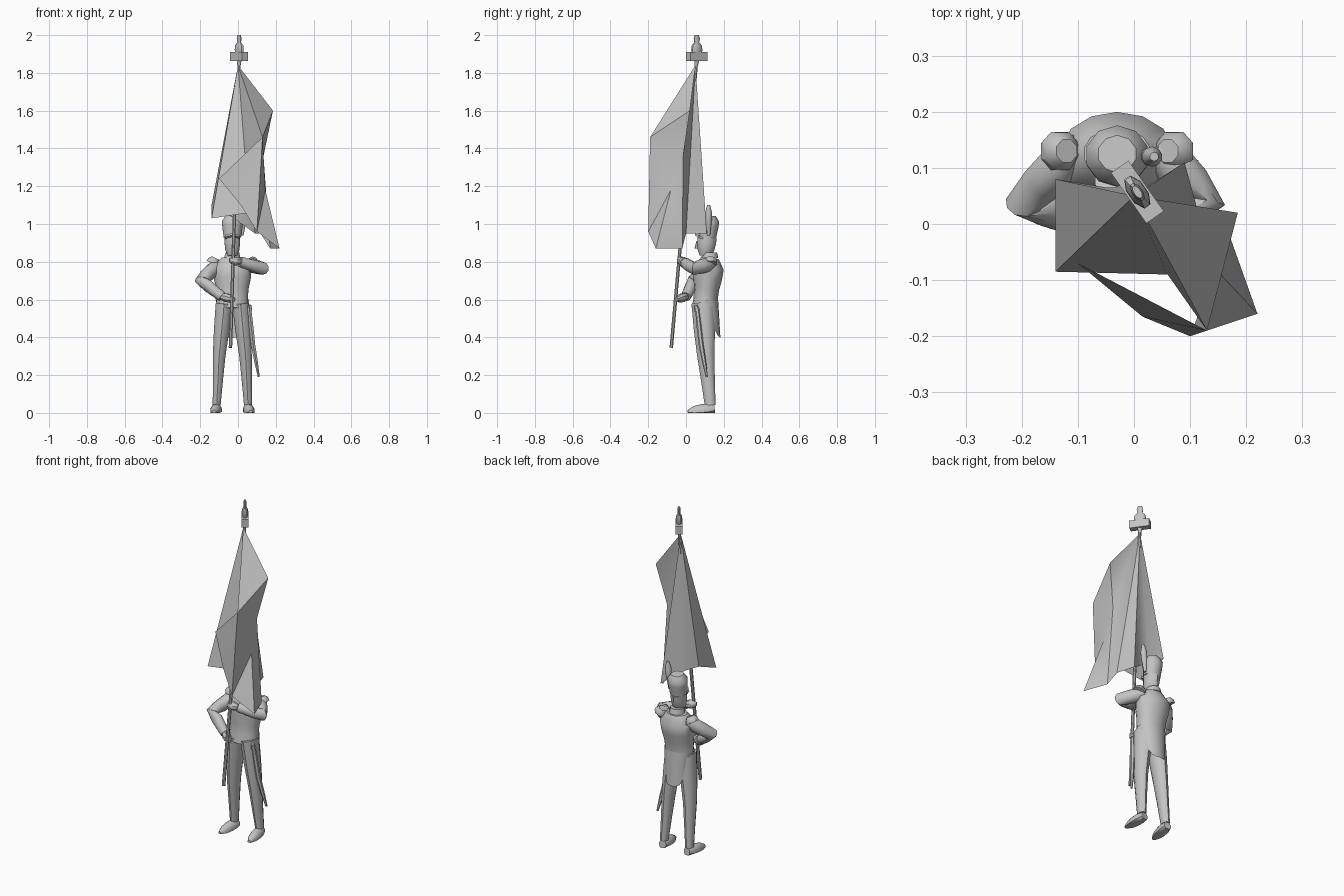
import bpy, bmesh, math
from mathutils import Vector, Matrix

cube = bpy.data.objects.get("Cube")
if cube:
    bpy.data.objects.remove(cube, do_unlink=True)

grey = bpy.data.materials.new("plain_grey")
grey.use_nodes = True
tone = (0.55, 0.55, 0.55, 1)
grey.diffuse_color = tone
grey.node_tree.nodes["Principled BSDF"].inputs["Base Color"].default_value = tone


def finish(name, bm):
    """Turn a bmesh into a shaded grey object."""
    bmesh.ops.recalc_face_normals(bm, faces=bm.faces)
    mesh = bpy.data.meshes.new(name)
    bm.to_mesh(mesh)
    bm.free()
    mesh.materials.append(grey)
    part = bpy.data.objects.new(name, mesh)
    bpy.context.collection.objects.link(part)
    bpy.ops.object.select_all(action='DESELECT')
    part.select_set(True)
    bpy.context.view_layer.objects.active = part
    bpy.ops.object.shade_smooth_by_angle(angle=math.radians(40))


def bridge(bm, rows, closed):
    """Join neighbouring rows of vertices with quads."""
    for low, high in zip(rows, rows[1:]):
        count = len(low)
        for i in range(count if closed else count - 1):
            j = (i + 1) % count
            bm.faces.new((low[i], low[j], high[j], high[i]))


def along(path, t):
    """Point at fraction t of a path, each leg counting equally."""
    place = min(max(t, 0), 1) * (len(path) - 1)
    leg = min(int(place), len(path) - 2)
    return path[leg].lerp(path[leg + 1], place - leg)


def limb(name, path, widths, depth=1, sides=10, facing=None):
    """Sweep an oval along a path; the widths are spread evenly over it."""
    path = [Vector(p) for p in path]
    last = len(widths) - 1
    bm = bmesh.new()
    rows = []
    for i, width in enumerate(widths):
        t = i / last
        centre = along(path, t)
        forward = (along(path, t + 0.1) - along(path, t - 0.1)).normalized()
        upright = abs(forward.z) > 0.8
        guide = facing or Vector((0, 1, 0) if upright else (0, 0, 1))
        wide = forward.cross(guide).normalized() * width
        deep = forward.cross(wide) * depth
        row = []
        for k in range(sides):
            turn = math.tau * (k + 0.5) / sides
            point = centre + wide * math.cos(turn) + deep * math.sin(turn)
            point.z = max(point.z, 0)
            row.append(bm.verts.new(point))
        rows.append(row)
    bridge(bm, rows, closed=True)
    bm.faces.new(rows[0])
    bm.faces.new(rows[-1])
    finish(name, bm)


MID = -0.03  # middle of the body

# Trousers, shoes and epaulettes, mirrored about the middle
for side, sign in (("right", -1), ("left", 1)):
    def beside(offset, y, z):
        return Vector((MID + sign * offset, y, z))

    ankle = beside(0.083, 0.128, 0.04)
    knee = beside(0.07, 0.105, 0.3)
    hip = beside(0.043, 0.09, 0.58)
    limb(side + "_leg", [ankle, knee, hip],
         (0.022, 0.028, 0.035, 0.043, 0.047), depth=1.3)
    limb(side + "_shoe", [beside(0.08, 0.15, 0.02), beside(0.097, 0.01, 0.005)],
         (0.022, 0.03, 0.03, 0.025, 0.01), depth=1.1)
    limb(side + "_epaulette", [beside(0.105, 0.13, 0.79), beside(0.09, 0.13, 0.82)],
         (0.037, 0.036, 0.022), sides=8)

# Coat body and collar
waist = Vector((MID, 0.098, 0.55))
neck = Vector((MID, 0.126, 0.82))
limb("coat_body", [waist, neck], (0.09, 0.084, 0.088, 0.1, 0.105, 0.06), depth=0.76, sides=14)
limb("collar", [neck, neck + Vector((0, 0, 0.03))], (0.045, 0.038))

# Coat tails hanging at the back, longest in the middle
bm = bmesh.new()
rows = []
for drop in (0, 0.5, 1):
    row = []
    for step in range(11):
        turn = math.pi * step / 10
        hang = 0.04 + 0.16 * min(1, 1.15 * math.sin(turn))
        row.append(bm.verts.new((MID + (0.09 - 0.015 * drop) * math.cos(turn),
                                 0.1 + (0.07 + 0.012 * drop) * math.sin(turn),
                                 0.6 - hang * drop)))
    rows.append(row)
bridge(bm, rows, closed=False)
finish("coat_tails", bm)

# Head, tall cap with its peak, and plume
chin = Vector((MID, 0.1, 0.83))
brow = Vector((MID, 0.113, 0.93))
crown = Vector((MID, 0.125, 1.045))
limb("head", [chin, brow], (0.025, 0.039, 0.043, 0.044), depth=1.15)
limb("nose", [(MID, 0.055, 0.87), (MID, 0.06, 0.91)], (0.01, 0.005), sides=6)
limb("cap", [brow, crown], (0.049, 0.052, 0.056, 0.057, 0.035), depth=0.95)
limb("cap_peak", [(MID, 0.075, 0.925), (MID, 0.08, 0.935)], (0.04, 0.042), depth=0.8)
limb("plume", [(0.022, 0.12, 0.94), (0.036, 0.12, 1.1)], (0.008, 0.012, 0.017, 0.018, 0.008))

# Arms bent at the elbow, each ending in a cuff and a hand
sleeve = (0.025, 0.039, 0.038, 0.034, 0.032, 0.03, 0.023)
arms = {
    "right": [(-0.1, 0.14, 0.79), (-0.195, 0.04, 0.7), (-0.085, 0, 0.615)],
    "left": [(0.04, 0.14, 0.79), (0.13, 0.04, 0.765), (0.01, -0.015, 0.8)],
}
grips = {"right": (-0.02, -0.05, 0.6), "left": (-0.045, -0.035, 0.81)}
for side, joints in arms.items():
    limb(side + "_arm", joints, sleeve)
    elbow, wrist, grip = Vector(joints[1]), Vector(joints[2]), Vector(grips[side])
    limb(side + "_cuff", [wrist.lerp(elbow, 0.2), wrist], (0.03, 0.027))
    limb(side + "_hand", [wrist, grip], (0.018, 0.025, 0.022, 0.01), sides=8)

# Curved sword in its scabbard
hilt = Vector((0.062, 0.06, 0.54))
limb("scabbard", [hilt, (0.08, 0.08, 0.36), (0.11, 0.11, 0.19)],
     (0.011, 0.013, 0.013, 0.011, 0.006), sides=6)
limb("sword_hilt", [hilt, hilt + Vector((0, -0.01, 0.03))], (0.015, 0.01), sides=6)

# Flag pole and its socket
pole_foot = Vector((-0.04, -0.078, 0.345))
pole_head = Vector((0.006, 0.057, 1.87))
limb("flag_pole", [pole_foot, pole_head], (0.01, 0.009), sides=8)
limb("pole_socket", [pole_foot.lerp(pole_head, 0.975), pole_head], (0.008, 0.014))

# Plinth and bird on top of the pole, both turned the same way
turn = math.radians(-55)
perch = pole_head + Vector((0, 0, 0.017))
bm = bmesh.new()
bmesh.ops.create_cube(bm, size=1, matrix=Matrix.Translation(perch)
                      @ Matrix.Rotation(turn, 4, 'Z')
                      @ Matrix.Diagonal((0.11, 0.038, 0.046, 1)))
finish("topping_plinth", bm)
across = Vector((-math.sin(turn), math.cos(turn), 0))
top = Vector((perch.x, perch.y, 2))
limb("bird_topping", [perch, top], (0.028, 0.033, 0.034, 0.032, 0.015, 0.019, 0.013),
     depth=0.5, sides=8, facing=across)

# Draped flag: named corners joined by folded panels
corner = {
    "T": (0, 0.05, 1.84), "A": (0.185, 0.02, 1.6), "B": (0.13, -0.19, 1.46),
    "C": (-0.1, -0.07, 1.24), "D": (0.015, -0.165, 1.1), "E": (0.1, -0.2, 0.96),
    "F": (0.22, -0.16, 0.87), "L": (0.17, -0.02, 0.87), "Q": (0.135, -0.015, 1.36),
    "U": (0.145, -0.08, 1.18), "O": (0.12, 0, 0.95), "K": (0.09, 0.11, 0.95),
    "M": (0.02, 0.065, 1), "S": (-0.05, 0.065, 1.05), "H": (-0.14, 0.08, 1.1),
    "J": (-0.14, -0.085, 1.03), "N": (0.06, -0.09, 1.06),
}
bm = bmesh.new()
spot = {key: bm.verts.new(place) for key, place in corner.items()}
panels = ("TAB TBN TNJ TJH THS TSM TMK TKO TOQ TQA OQL ABQ "
          "QUB QLU ULF UFE UEB BCD BDE")
for panel in panels.split():
    bm.faces.new([spot[key] for key in panel])
finish("flag", bm)
